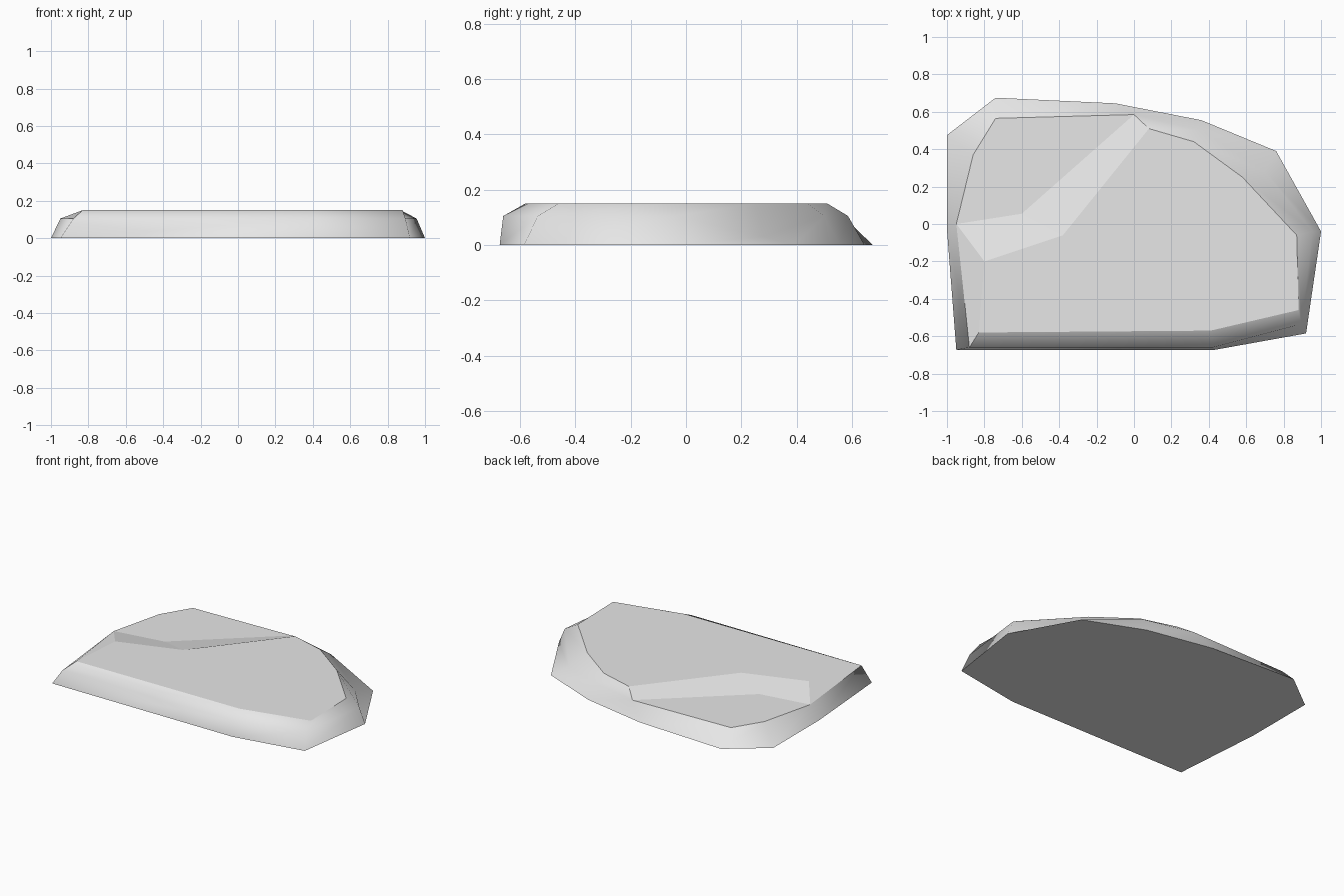
import bpy
import bmesh
from math import radians

cube = bpy.data.objects.get("Cube")
if cube:
    bpy.data.objects.remove(cube, do_unlink=True)

# Stone colour
stone = bpy.data.materials.new("pale_grey_stone")
stone.use_nodes = True
grey = (0.8, 0.8, 0.8, 1)
stone.diffuse_color = grey
stone.node_tree.nodes["Principled BSDF"].inputs["Base Color"].default_value = grey

LEDGE, TOP = 0.105, 0.15

# Outlines run counter-clockwise from the front corner at -x
base_outline = [(-.95, -.673), (.43, -.673), (.92, -.585), (1, -.04), (.76, .39),
                (.36, .555), (-.1, .645), (-.74, .675), (-1, .475), (-1, -.03)]
ledge_outline = [(-.88, -.66), (.42, -.66), (.895, -.535), (.955, -.04), (.7, .28),
                 (.36, .5), (0, .585), (-.74, .565), (-.86, .37), (-.95, 0)]
top_outline = [(-.83, -.58), (.41, -.57), (.88, -.46), (.87, -.06), (.58, .25),
               (.32, .44), (.08, .51), (-.38, -.06), (-.8, -.2)]

bm = bmesh.new()


def ring(points, z):
    return [bm.verts.new((x, y, z)) for x, y in points]


base = ring(base_outline, 0)
ledge = ring(ledge_outline, LEDGE)
top = ring(top_outline, TOP)
step = bm.verts.new((-.6, .055, LEDGE))
ledge[4].co.z = 0.03        # chipped rear corner

# Underside and lower wall
flat = [bm.faces.new(base[::-1])]
count = len(base)
for i in range(count):
    j = (i + 1) % count
    bm.faces.new((base[i], base[j], ledge[j], ledge[i]))

# Upper bevel around the front and the +x side
for i in range(6):
    bm.faces.new((ledge[i], ledge[i + 1], top[i + 1], top[i]))

# Top plateau, lower rear ledge and the slope between them
flat += [
    bm.faces.new(top),
    bm.faces.new((ledge[6], ledge[7], ledge[8], ledge[9], step)),
    bm.faces.new((ledge[6], step, top[7], top[6])),
    bm.faces.new((step, ledge[9], top[8], top[7])),
    bm.faces.new((ledge[9], ledge[0], top[0], top[8])),
]

# Smooth worn sides, crisp borders and corners
for face in bm.faces:
    face.smooth = True
for edge in bm.edges:
    borders_flat = any(f in flat for f in edge.link_faces)
    if borders_flat or edge.calc_face_angle(0) > radians(60):
        edge.smooth = False

mesh = bpy.data.meshes.new("stone_slab")
bm.to_mesh(mesh)
bm.free()
mesh.materials.append(stone)
slab = bpy.data.objects.new("stone_slab", mesh)
bpy.context.collection.objects.link(slab)
